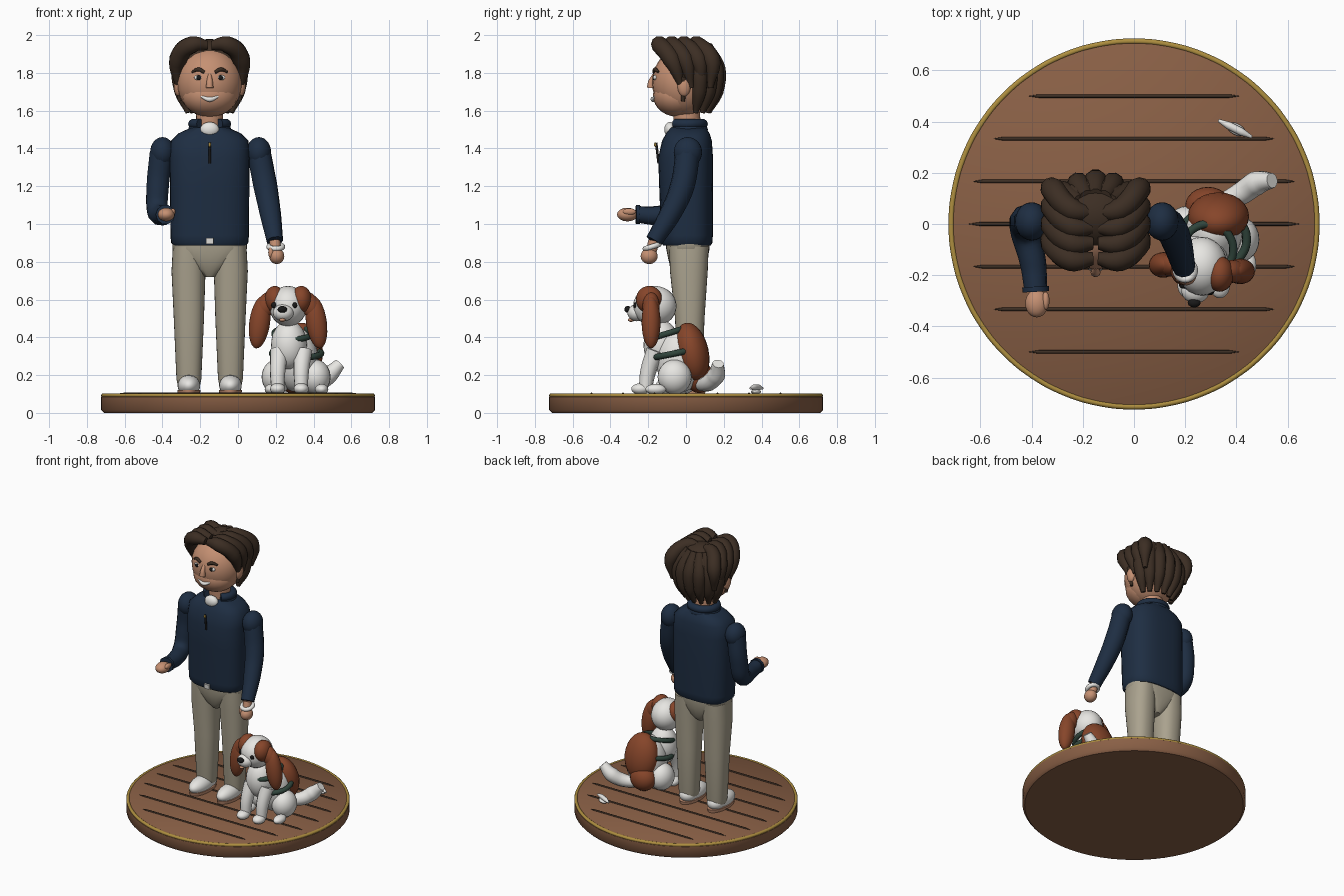
import bpy, bmesh
from math import sin, cos, pi, radians, copysign
from mathutils import Vector

if "Cube" in bpy.data.objects:
    bpy.data.objects.remove(bpy.data.objects["Cube"])


def material(name, *rgb):
    m = bpy.data.materials.new(name)
    m.use_nodes = True
    m.diffuse_color = (*rgb, 1)
    m.node_tree.nodes["Principled BSDF"].inputs["Base Color"].default_value = (*rgb, 1)
    return m


WOOD = material("warm_wood", .25, .115, .06)
GOLD = material("gold", .42, .27, .05)
HAIR = material("dark_brown", .045, .027, .017)
SKIN = material("skin", .56, .28, .17)
WHITE = material("soft_white", .82, .81, .78)
NAVY = material("navy", .013, .027, .055)
KHAKI = material("khaki", .4, .36, .27)
RUST = material("rust_fur", .24, .06, .023)
GREEN = material("harness_green", .03, .06, .045)
BLACK = material("black", .01, .01, .01)
MX = -.15  # centre line of the standing figure


def finish(obj, mat):
    bpy.ops.object.select_all(action='DESELECT')
    obj.select_set(True)
    bpy.context.view_layer.objects.active = obj
    if obj.type == 'CURVE':
        bpy.ops.object.convert(target='MESH')
        obj = bpy.context.object
    obj.data.materials.clear()
    obj.data.materials.append(mat)
    bpy.ops.object.shade_smooth_by_angle(angle=radians(45))
    return obj


def from_bmesh(name, bm, mat):
    bmesh.ops.recalc_face_normals(bm, faces=bm.faces)
    mesh = bpy.data.meshes.new(name)
    bm.to_mesh(mesh)
    bm.free()
    obj = bpy.data.objects.new(name, mesh)
    bpy.context.collection.objects.link(obj)
    return finish(obj, mat)


def ball(name, loc, size, mat, rot=(0, 0, 0)):
    bm = bmesh.new()
    bmesh.ops.create_uvsphere(bm, u_segments=24, v_segments=14, radius=1)
    obj = from_bmesh(name, bm, mat)
    obj.location, obj.scale = loc, size
    obj.rotation_euler = [radians(a) for a in rot]
    return obj


def loft(name, rings, mat, power=2, sides=32):
    """Stack of rounded rings: (z, centre x, centre y, radius x, radius y)."""
    bm = bmesh.new()
    loops = []
    for z, cx, cy, rx, ry in rings:
        loop = []
        for i in range(sides):
            c, s = cos(2 * pi * i / sides), sin(2 * pi * i / sides)
            x = copysign(abs(c) ** (2 / power), c) * rx
            y = copysign(abs(s) ** (2 / power), s) * ry
            loop.append(bm.verts.new((cx + x, cy + y, z)))
        loops.append(loop)
    for a, b in zip(loops, loops[1:]):
        for i in range(sides):
            j = (i + 1) % sides
            bm.faces.new((a[i], a[j], b[j], b[i]))
    bm.faces.new(loops[0])
    bm.faces.new(loops[-1])
    return from_bmesh(name, bm, mat)


def tube(name, points, radii, mat, closed=False):
    """Smooth tube through points with a radius at each one."""
    curve = bpy.data.curves.new(name, 'CURVE')
    curve.dimensions = '3D'
    curve.bevel_depth, curve.bevel_resolution = 1, 3
    curve.resolution_u, curve.use_fill_caps = 6, True
    spline = curve.splines.new('BEZIER')
    spline.bezier_points.add(len(points) - 1)
    spline.use_cyclic_u = closed
    for bp, p, r in zip(spline.bezier_points, points, radii):
        bp.co, bp.radius = p, r
        bp.handle_left_type = bp.handle_right_type = 'AUTO'
    obj = bpy.data.objects.new(name, curve)
    bpy.context.collection.objects.link(obj)
    return finish(obj, mat)


def hoop(name, centre, rx, ry, thick, tilt, mat, count=12):
    pts = []
    for i in range(count):
        a = 2 * pi * i / count
        pts.append(Vector(centre) + Vector((rx * cos(a), ry * sin(a), ry * sin(a) * tilt)))
    return tube(name, pts, [thick] * count, mat, True)


# Round wooden stand with gold rim and plank grooves
loft("stand", [(0, 0, 0, .71, .71), (.015, 0, 0, .725, .725), (.085, 0, 0, .725, .725),
               (.1, 0, 0, .705, .705)], WOOD, sides=64)
hoop("rim", (0, 0, .092), .714, .714, .011, 0, GOLD, 32)
for i in range(-3, 4):
    half = (.645, .63, .55, .41)[abs(i)]
    y = i / 6
    tube("plank_groove", [(-half, y, .1), (.04 - half, y, .1), (half - .04, y, .1), (half, y, .1)],
         [.001, .007, .007, .001], HAIR)

# Trousers and shoes
loft("hips", [(.72, MX, .01, .03, .06), (.76, MX, .01, .08, .09), (.82, MX, .01, .16, .105),
              (.87, MX, .01, .198, .115), (.91, MX, .01, .198, .115)], KHAKI, 2.5)
for s in (-1, 1):
    x = MX + s * .11
    loft("trouser_leg", [(.15, x, .02, .06, .06), (.18, x, .02, .066, .066), (.5, x, .02, .08, .078),
                         (.75, x + s * .002, .015, .09, .1), (.88, x, .015, .085, .105)], KHAKI, 2.3)
    ball("shoe", (x, -.04, .145), (.06, .12, .055), WHITE)
    ball("shoe_heel", (x, .03, .15), (.058, .065, .05), WHITE)
    loft("shoe_sole", [(.1, x, -.025, .058, .125), (.122, x, -.025, .062, .13)], SKIN)

# Jumper, collar, zip and belt buckle
loft("jumper", [(.885, MX, .005, .19, .125), (.9, MX, .005, .204, .135), (.94, MX, .005, .208, .137),
                (1.2, MX, .0, .21, .142), (1.35, MX, -.002, .212, .145), (1.44, MX, .005, .205, .132),
                (1.48, MX, .01, .165, .115), (1.51, MX, .01, .1, .095)], NAVY, 2.7)
arc = [radians(a) for a in range(-55, 236, 29)]
for z in (1.5, 1.53):
    tube("collar", [(MX + .088 * cos(a), .01 + .08 * sin(a), z) for a in arc], [.026] * len(arc), NAVY)
ball("shirt_front", (MX, -.085, 1.5), (.05, .03, .04), WHITE)
tube("zip", [(MX, -.145, 1.32), (MX, -.152, 1.38), (MX, -.158, 1.43)], [.007] * 3, BLACK)
ball("zip_pull", (MX, -.162, 1.42), (.007, .007, .012), GOLD)
loft("belt_buckle", [(.893, MX, -.132, .02, .01), (.925, MX, -.135, .02, .01)], WHITE, 8)

# Right arm, bent forward
ball("right_shoulder", (-.4, .01, 1.38), (.065, .075, .08), NAVY)
tube("right_sleeve", [(-.405, .01, 1.38), (-.425, .01, 1.2), (-.425, -.03, 1.07), (-.395, -.15, 1.045),
                      (-.385, -.25, 1.05)], [.065, .062, .058, .052, .045], NAVY)
tube("right_cuff", [(-.385, -.245, 1.05), (-.384, -.265, 1.05)], [.052, .052], NAVY)
ball("right_hand", (-.38, -.31, 1.05), (.045, .055, .036), SKIN)
ball("right_thumb", (-.345, -.3, 1.065), (.015, .035, .018), SKIN)

# Left arm, hanging forward
ball("left_shoulder", (.11, .01, 1.38), (.065, .075, .08), NAVY)
tube("left_sleeve", [(.11, .01, 1.38), (.145, -.02, 1.2), (.17, -.08, 1.06), (.195, -.17, .91)],
     [.065, .065, .058, .045], NAVY)
hoop("left_cuff", (.2, -.18, .88), .036, .036, .014, .3, WHITE)
tube("left_wrist", [(.195, -.17, .91), (.2, -.185, .85)], [.03, .028], SKIN)
ball("left_hand", (.205, -.195, .83), (.04, .045, .042), SKIN)
ball("left_thumb", (.175, -.21, .85), (.015, .018, .032), SKIN)

# Head and face
loft("neck", [(1.46, MX, .01, .07, .07), (1.64, MX, .0, .072, .072)], SKIN)
ball("head", (MX, -.01, 1.75), (.175, .17, .185), SKIN)
ball("jaw", (MX, -.045, 1.68), (.148, .13, .112), SKIN)
tube("nose", [(MX, -.168, 1.79), (MX, -.185, 1.75), (MX, -.188, 1.72)], [.01, .017, .02], SKIN)
tube("smile", [(MX - .045, -.165, 1.675), (MX, -.174, 1.66), (MX + .045, -.165, 1.675)],
     [.006, .014, .006], WHITE)
for s in (-1, 1):
    x = MX + s * .058
    ball("eye", (x, -.162, 1.775), (.024, .012, .014), WHITE)
    ball("pupil", (x, -.171, 1.775), (.012, .007, .013), BLACK)
    tube("eyebrow", [(x - s * .03, -.169, 1.803), (x, -.164, 1.818), (x + s * .035, -.146, 1.805)],
         [.009, .011, .006], HAIR)
    ball("ear", (MX + s * .165, -.01, 1.73), (.025, .035, .055), SKIN)
    tube("sideburn", [(MX + s * .17, -.015, 1.78), (MX + s * .158, -.015, 1.65)], [.022, .01], HAIR)

# Hair: cap, swept locks from a middle parting, and strands down the back
ball("hair_cap", (MX, .035, 1.805), (.19, .155, .175), HAIR)
for s in (-1, 1):
    for i in range(4):
        tube("swept_lock", [(MX + s * .01, .06 * i - .135, 1.945), (MX + s * .09, .065 * i - .14, 1.95),
                            (MX + s * .168, .07 * i - .075, 1.87), (MX + s * .165, .05 * i - .02, 1.72)],
             [.025, .046, .048, .014], HAIR)
for i in range(-3, 4):
    c, s = cos(i * .42), sin(i * .42)
    tube("back_strand", [(MX + s * .08, .04 + c * .07, 1.945), (MX + s * .16, .03 + c * .135, 1.82),
                         (MX + s * .155, .03 + c * .13, 1.7), (MX + s * .12, .02 + c * .1, 1.59)],
         [.03, .047, .04, .014], HAIR)

# Sitting dog: body, haunches, legs and tail
ball("dog_body", (.31, -.03, .28), (.115, .13, .17), WHITE)
ball("dog_chest", (.27, -.13, .36), (.095, .095, .13), WHITE)
ball("dog_saddle", (.33, .03, .32), (.12, .09, .16), RUST, (12, 0, 0))
ball("dog_rump", (.29, .07, .19), (.09, .075, .085), RUST)
for x, y in ((.205, -.02), (.41, -.06)):
    ball("dog_haunch", (x, y, .19), (.08, .09, .092), WHITE)
    ball("dog_hind_foot", (x + (x - .3) * .3, y - .1, .125), (.035, .055, .028), WHITE)
for x in (.21, .335):
    tube("dog_front_leg", [(x + .01, -.16, .33), (x, -.2, .22), (x, -.215, .125)],
         [.05, .042, .035], WHITE)
    ball("dog_paw", (x, -.24, .127), (.04, .05, .03), WHITE)
tube("dog_tail", [(.34, .08, .15), (.42, .12, .16), (.48, .16, .2), (.54, .17, .26)],
     [.035, .045, .048, .03], WHITE)
hoop("girth_strap", (.31, -.06, .315), .13, .115, .017, .2, GREEN)
hoop("neck_strap", (.29, -.1, .42), .098, .1, .016, .3, GREEN)

# Dog head
ball("dog_head", (.265, -.165, .565), (.1, .115, .107), WHITE)
ball("dog_muzzle", (.24, -.26, .53), (.055, .05, .045), WHITE)
ball("dog_nose", (.235, -.308, .548), (.025, .018, .018), BLACK)
ball("dog_tongue", (.235, -.29, .492), (.016, .018, .01), SKIN)
for s, x, y in ((-1, .195, -.18), (1, .335, -.205)):
    ball("dog_patch", (x, y + .01, .6), (.055, .07, .072), RUST)
    ball("dog_eye", (.245 + s * .052, y - .058, .57), (.017, .015, .017), BLACK)
    ball("dog_ear_top", (x + s * .05, y + .02, .565), (.05, .045, .08), RUST, (0, s * -25, 0))
    ball("dog_ear", (x + s * .08, y + .02, .48), (.055, .05, .14), RUST, (0, s * -8, 0))

# Small chew toy behind the dog
tube("chew_toy", [(.33, .405, .13), (.37, .385, .135), (.42, .36, .135), (.46, .34, .13)],
     [.006, .015, .015, .006], WHITE)
ball("chew_toy_foot", (.4, .37, .112), (.04, .022, .012), WHITE, (0, 0, -28))
